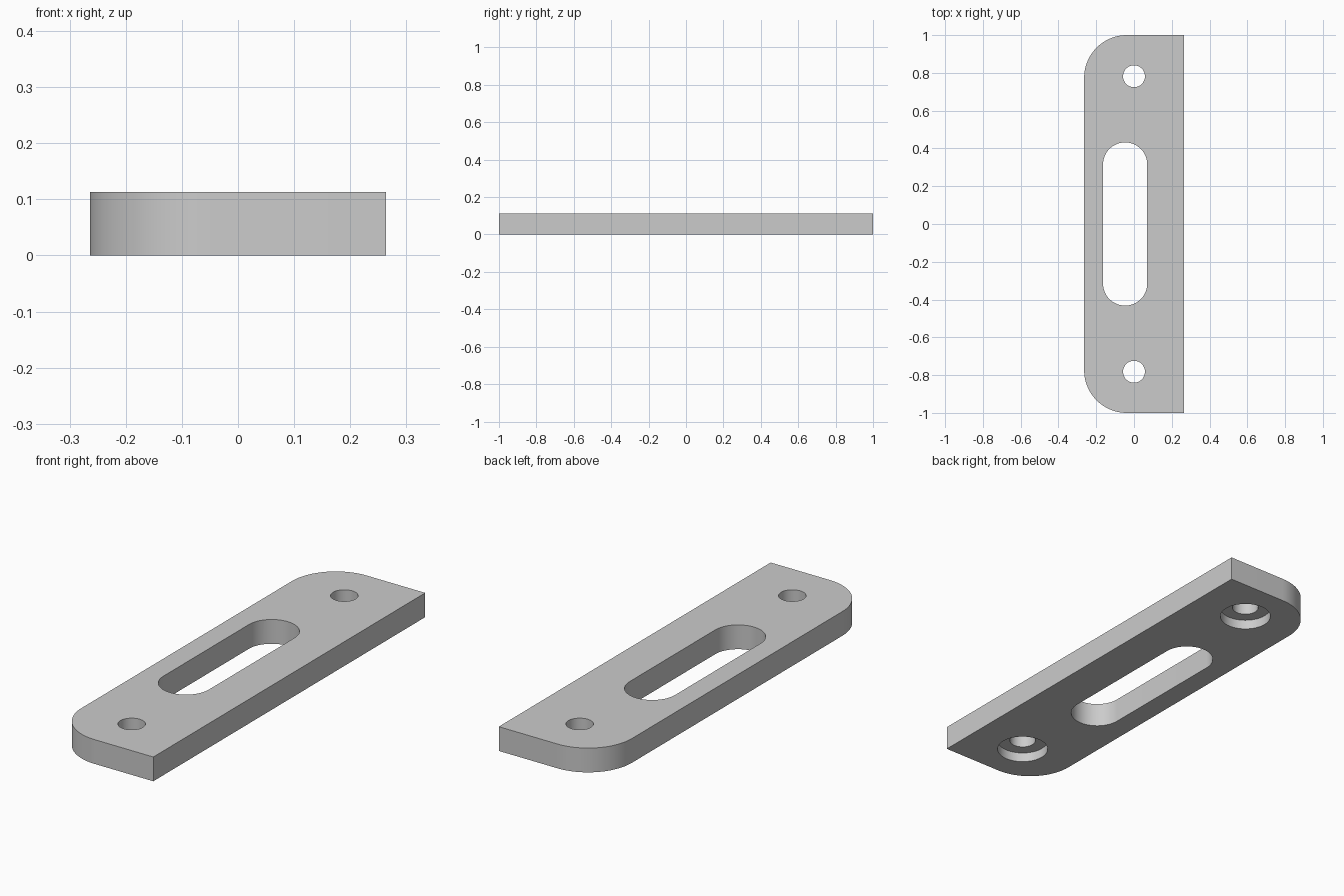
import bpy
import bmesh
from math import sin, cos, pi, radians

cube = bpy.data.objects.get("Cube")
if cube:
    bpy.data.objects.remove(cube, do_unlink=True)

HALF_W, HALF_L, THICK = 0.264, 1.0, 0.113
CORNER_R = 0.226
SLOT_X, SLOT_R, SLOT_HALF = -0.047, 0.117, 0.432
HOLE_Y, HOLE_R, BORE_R, BORE_DEPTH = 0.782, 0.058, 0.113, 0.045
MARGIN = 0.05

steel = bpy.data.materials.new("grey_steel")
steel.use_nodes = True
grey = (0.6, 0.6, 0.6, 1)
steel.diffuse_color = grey
steel.node_tree.nodes["Principled BSDF"].inputs["Base Color"].default_value = grey


def arc(cx, cy, r, start, end, steps):
    """Points along an arc, angles in degrees."""
    angles = [radians(start + (end - start) * i / steps) for i in range(steps + 1)]
    return [(cx + r * cos(a), cy + r * sin(a)) for a in angles]


def prism(name, outline, z0, z1):
    """Extrude a counter-clockwise outline from z0 to z1."""
    bm = bmesh.new()
    face = bm.faces.new([bm.verts.new((x, y, z0)) for x, y in outline])
    top = bmesh.ops.extrude_face_region(bm, geom=[face])["geom"]
    moved = [v for v in top if isinstance(v, bmesh.types.BMVert)]
    bmesh.ops.translate(bm, verts=moved, vec=(0, 0, z1 - z0))
    bmesh.ops.recalc_face_normals(bm, faces=bm.faces)
    mesh = bpy.data.meshes.new(name)
    bm.to_mesh(mesh)
    bm.free()
    mesh.materials.append(steel)
    obj = bpy.data.objects.new(name, mesh)
    bpy.context.collection.objects.link(obj)
    return obj


# Plate: square corners on the left edge, rounded corners on the right edge
cx, cy = -HALF_W + CORNER_R, HALF_L - CORNER_R
plate = prism("strike_plate",
              [(HALF_W, -HALF_L), (HALF_W, HALF_L)]
              + arc(cx, cy, CORNER_R, 90, 180, 24)
              + arc(cx, -cy, CORNER_R, 180, 270, 24),
              0, THICK)

# Long slot, then a screw hole and an underside counterbore at each end
straight = SLOT_HALF - SLOT_R
cutters = [prism("slot_cutter",
                 arc(SLOT_X, straight, SLOT_R, 0, 180, 32)
                 + arc(SLOT_X, -straight, SLOT_R, 180, 360, 32),
                 -MARGIN, THICK + MARGIN)]
for side in (-1, 1):
    y = side * HOLE_Y
    cutters.append(prism("bore_cutter", arc(0, y, BORE_R, 0, 360, 64)[:-1],
                         -MARGIN, BORE_DEPTH))
    cutters.append(prism("hole_cutter", arc(0, y, HOLE_R, 0, 360, 48)[:-1],
                         -MARGIN, THICK + MARGIN))

bpy.ops.object.select_all(action="DESELECT")
bpy.context.view_layer.objects.active = plate
plate.select_set(True)
for cutter in cutters:
    cutter.hide_render = True
    cut = plate.modifiers.new(cutter.name, "BOOLEAN")
    cut.operation = "DIFFERENCE"
    cut.solver = "EXACT"
    cut.object = cutter
    bpy.ops.object.modifier_apply(modifier=cut.name)
    bpy.data.objects.remove(cutter, do_unlink=True)

bpy.ops.object.shade_smooth_by_angle(angle=radians(30))
